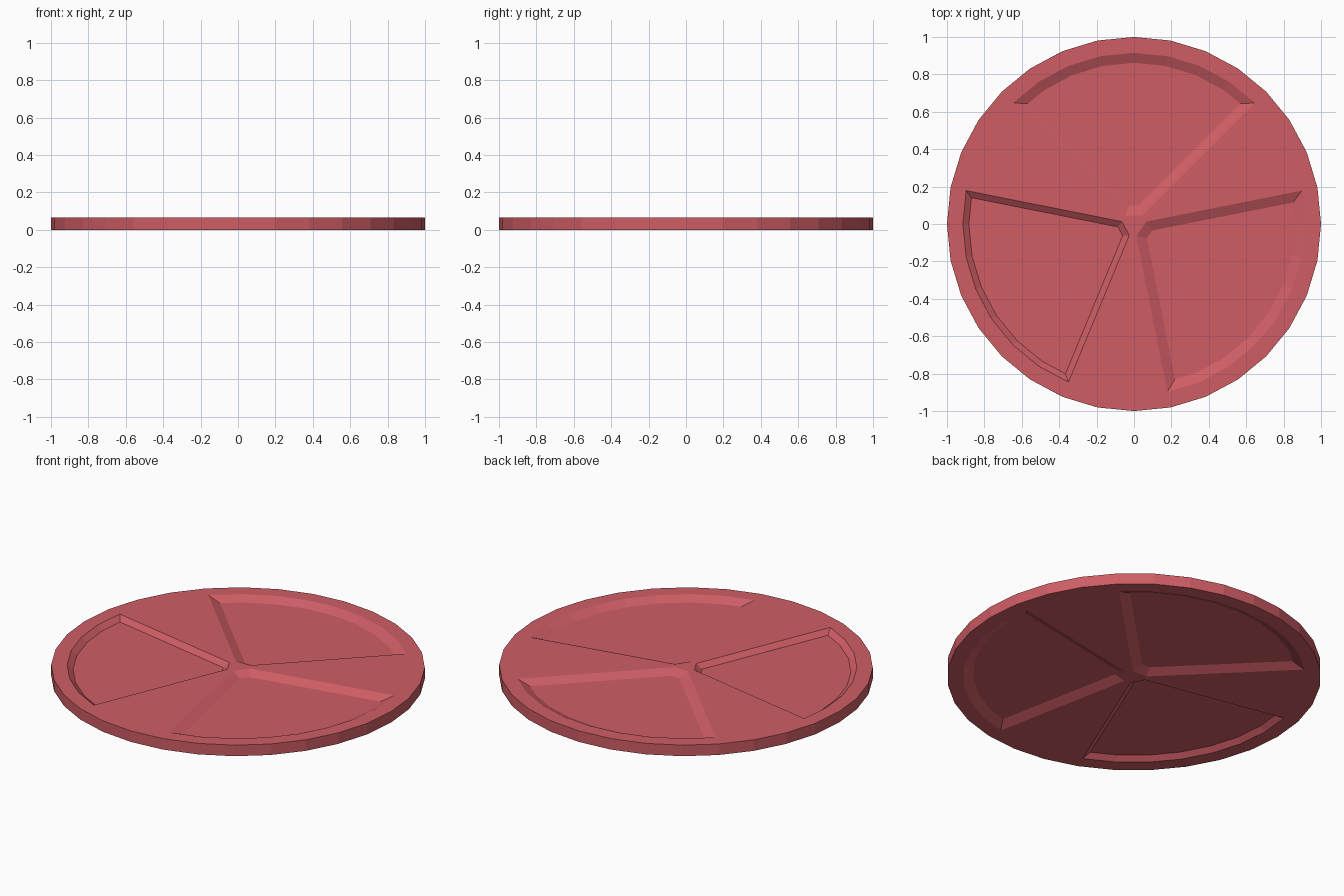
import bpy, bmesh
from math import sin, cos, tau

if "Cube" in bpy.data.objects:
    bpy.data.objects.remove(bpy.data.objects["Cube"])

SIDES = 32
HALF = 0.0325          # half the plate thickness
RIM_IN, HUB = 0.915, 0.066
DEPTH = 0.025
# pocket sectors: first side index, last side index, wall width
POCKETS = [(4, 12, 0.053), (15, 22, 0.032), (25, 33, 0.053)]


def point(bm, r, i, z):
    a = tau * i / SIDES
    return bm.verts.new((r * cos(a), r * sin(a), z))


bm = bmesh.new()

# Rim: outer wall down to the mid plane, and the flat top border
mid = [point(bm, 1, i, 0) for i in range(SIDES)]
top = [point(bm, 1, i, HALF) for i in range(SIDES)]
inner = [point(bm, RIM_IN, i, HALF) for i in range(SIDES)]
for i in range(SIDES):
    j = (i + 1) % SIDES
    bm.faces.new((mid[i], mid[j], top[j], top[i]))
    bm.faces.new((top[i], top[j], inner[j], inner[i]))

# Hub
corners = [k for first, last, _ in POCKETS for k in (first, last)]
hub = [point(bm, HUB, k, HALF) for k in corners]
bm.faces.new(hub)

# Pockets alternate with the three flat spokes
pocket_faces = []
for n in range(6):
    first, last = corners[n], corners[(n + 1) % 6]
    if last < first:
        last += SIDES
    arc = [inner[k % SIDES] for k in range(first, last + 1)]
    face = bm.faces.new(arc + [hub[(n + 1) % 6], hub[n]])
    if n % 2 == 0:
        pocket_faces.append((face, POCKETS[n // 2][2]))

# Sink each pocket with sloping walls
bm.normal_update()
for face, width in pocket_faces:
    bmesh.ops.inset_region(bm, faces=[face], thickness=width, use_even_offset=True)
    for v in face.verts:
        v.co.z = HALF - DEPTH

mesh = bpy.data.meshes.new("divided_disc")
bm.to_mesh(mesh)
bm.free()
disc = bpy.data.objects.new("divided_disc", mesh)
bpy.context.collection.objects.link(disc)
disc.location.z = HALF

# Underside repeats the top
mirror = disc.modifiers.new("underside", 'MIRROR')
mirror.use_axis = (False, False, True)

red = bpy.data.materials.new("red")
red.diffuse_color = (0.62, 0.11, 0.13, 1)
red.use_nodes = True
red.node_tree.nodes["Principled BSDF"].inputs["Base Color"].default_value = red.diffuse_color
mesh.materials.append(red)
